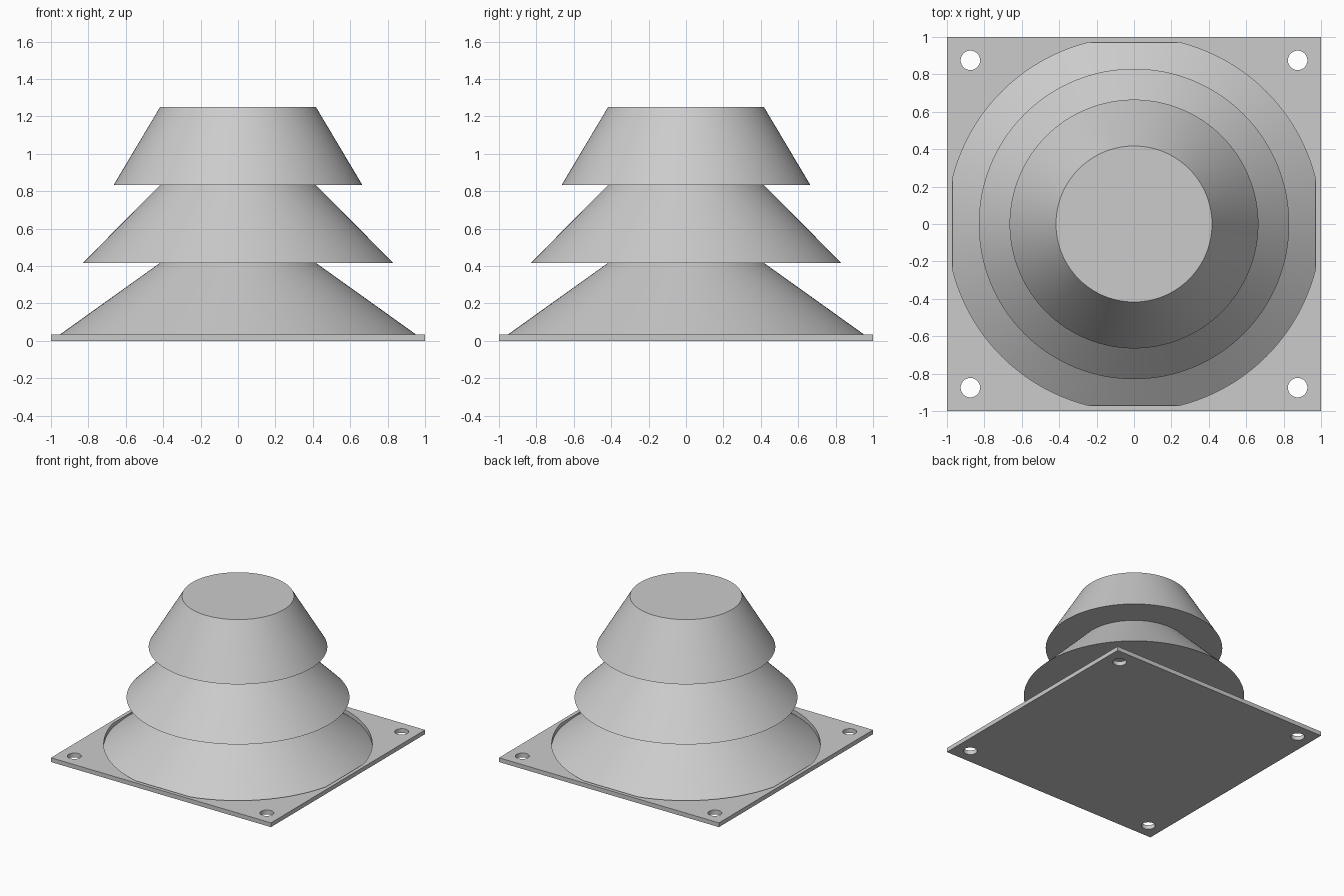
import bpy
import bmesh
from math import radians
from mathutils import Matrix, Vector

default = bpy.data.objects.get("Cube")
if default:
    bpy.data.objects.remove(default, do_unlink=True)

SEGMENTS = 128
PLATE_HEIGHT = 0.035
TIER_HEIGHT = 1.25 / 3
NECK = 0.417        # top radius shared by all tiers
FLAT = 0.97         # where the seat is trimmed flat on each side
HOLE = 0.875        # mounting hole offset

grey = bpy.data.materials.new("light grey")
grey.use_nodes = True
grey.diffuse_color = (0.6, 0.6, 0.6, 1)
grey.node_tree.nodes["Principled BSDF"].inputs["Base Color"].default_value = grey.diffuse_color


def make_object(name, bm):
    bmesh.ops.recalc_face_normals(bm, faces=bm.faces)
    mesh = bpy.data.meshes.new(name)
    bm.to_mesh(mesh)
    bm.free()
    mesh.materials.append(grey)
    obj = bpy.data.objects.new(name, mesh)
    bpy.context.collection.objects.link(obj)
    return obj


def frustum(name, bottom, top, z0, z1, x=0, y=0, trim=False, segments=SEGMENTS):
    """Upright closed frustum, optionally trimmed flat on four sides."""
    bm = bmesh.new()
    bmesh.ops.create_cone(bm, cap_ends=True, segments=segments, radius1=bottom,
                          radius2=top, depth=z1 - z0,
                          matrix=Matrix.Translation((x, y, (z0 + z1) / 2)))
    if trim:
        for normal in (Vector((1, 0, 0)), Vector((-1, 0, 0)),
                       Vector((0, 1, 0)), Vector((0, -1, 0))):
            cut = bmesh.ops.bisect_plane(
                bm, geom=bm.verts[:] + bm.edges[:] + bm.faces[:],
                plane_co=normal * FLAT, plane_no=normal, clear_outer=True)
            edges = [e for e in cut["geom_cut"] if isinstance(e, bmesh.types.BMEdge)]
            bmesh.ops.holes_fill(bm, edges=[e for e in bm.edges if e.is_boundary] or edges)
    return make_object(name, bm)


def smooth(obj):
    bpy.ops.object.select_all(action="DESELECT")
    obj.select_set(True)
    bpy.context.view_layer.objects.active = obj
    bpy.ops.object.shade_smooth_by_angle(angle=radians(25))


# Square mounting plate
bm = bmesh.new()
bmesh.ops.create_cube(bm, size=1, matrix=Matrix.Translation((0, 0, PLATE_HEIGHT / 2))
                      @ Matrix.Diagonal((2, 2, PLATE_HEIGHT, 1)))
plate = make_object("base_plate", bm)

# Trimmed round seat and four corner holes cut through the plate
cutters = [frustum("seat_cutter", 1, 1, -0.1, 0.1, trim=True)]
for sx in (-1, 1):
    for sy in (-1, 1):
        cutters.append(frustum("hole_cutter", 0.052, 0.052, -0.1, 0.1,
                               sx * HOLE, sy * HOLE, segments=48))
for cutter in cutters:
    cutter.hide_render = True
    mod = plate.modifiers.new("cut", "BOOLEAN")
    mod.operation = "DIFFERENCE"
    mod.solver = "EXACT"
    mod.object = cutter
bpy.context.view_layer.objects.active = plate
for mod in list(plate.modifiers):
    bpy.ops.object.modifier_apply(modifier=mod.name)
for cutter in cutters:
    bpy.data.objects.remove(cutter, do_unlink=True)
smooth(plate)

# Three stacked conical tiers
for i, (name, radius) in enumerate((("lower_tier", 1.0), ("middle_tier", 0.83),
                                    ("upper_tier", 0.665))):
    smooth(frustum(name, radius, NECK, i * TIER_HEIGHT, (i + 1) * TIER_HEIGHT, trim=(i == 0)))
